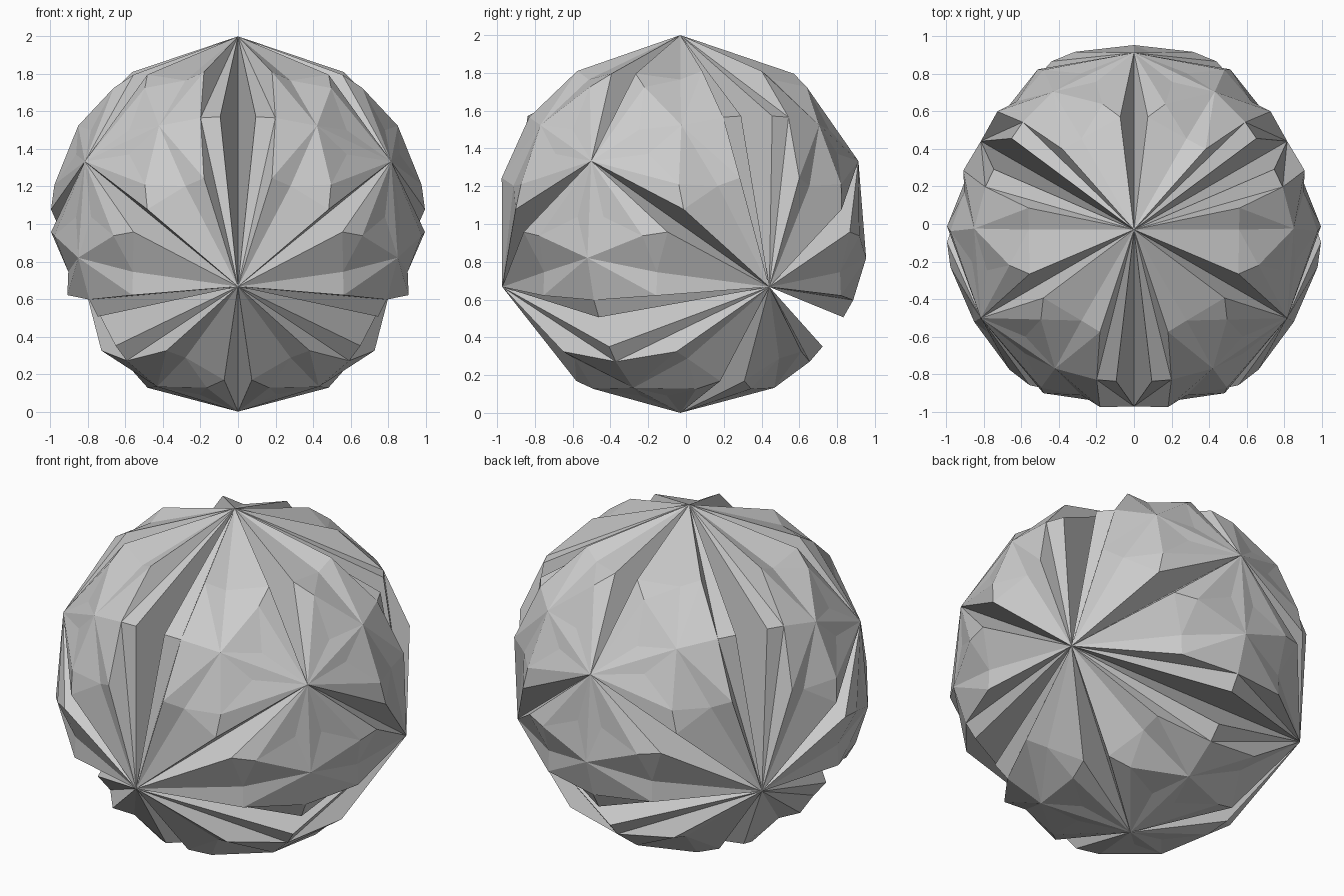
import bpy, bmesh
from math import sqrt, sin, cos, radians
from itertools import permutations, product
from mathutils import Matrix, Vector

if "Cube" in bpy.data.objects:
    bpy.data.objects.remove(bpy.data.objects["Cube"])


def polar(az, r, z):
    return Vector((r * cos(radians(az)), r * sin(radians(az)), z))


# mirror line across a cube face: t degrees from the face centre direction
FACE = Vector((0, -sqrt(2 / 3), sqrt(1 / 3)))
X = Vector((1, 0, 0))


def on_arc(t):
    return FACE * cos(radians(t)) + X * sin(radians(t))


# points of one wedge (1/24 of the star ball)
P = {
    "A": Vector((0, 0, 1)),                 # fan hub
    "B": polar(-30, sqrt(8) / 3, 1 / 3),    # small star tip
    "C": FACE * sqrt(1 / 3),                # valley floor between hubs
    "W": FACE * 0.99 + X * 0.095,           # valley rim
    "V": on_arc(11.5),
    "P": on_arc(24.9),
    "S": polar(-71.6, 0.575, 0.81),
    "N": polar(-60, 0.56, 0.765),
    "T": polar(-37, 0.605, 0.796),
    "R": polar(-44, 0.69, 0.725),
    "M": Vector((0.58, -0.57, 0.50)),
}
FACES = "ACW AWV AVS SVP ASN SPN ANT NRT NPR RPM RMB MPB ATB TRB".split()

# tetrahedral mirror group, turned so one hub points straight up
turn = Matrix((Vector((0, 1, -1)).normalized(),
               Vector((-2, 1, 1)).normalized(),
               Vector((1, 1, 1)).normalized()))
centre = Vector((0, -0.03, 1))

bm = bmesh.new()
for perm in permutations(range(3)):
    for signs in product((1, -1), repeat=3):
        if signs[0] * signs[1] * signs[2] < 0:
            continue
        g = Matrix([[signs[i] if perm[i] == j else 0 for j in range(3)]
                    for i in range(3)])
        m = turn @ g @ turn.transposed()
        verts = {k: bm.verts.new(m @ p + centre) for k, p in P.items()}
        for f in FACES:
            bm.faces.new([verts[k] for k in f])

# weld the 24 wedges into one closed flat-shaded solid
bmesh.ops.remove_doubles(bm, verts=bm.verts, dist=0.0005)
bmesh.ops.recalc_face_normals(bm, faces=bm.faces)
mesh = bpy.data.meshes.new("faceted_star_ball")
bm.to_mesh(mesh)
bm.free()
ball = bpy.data.objects.new("faceted_star_ball", mesh)
bpy.context.collection.objects.link(ball)
